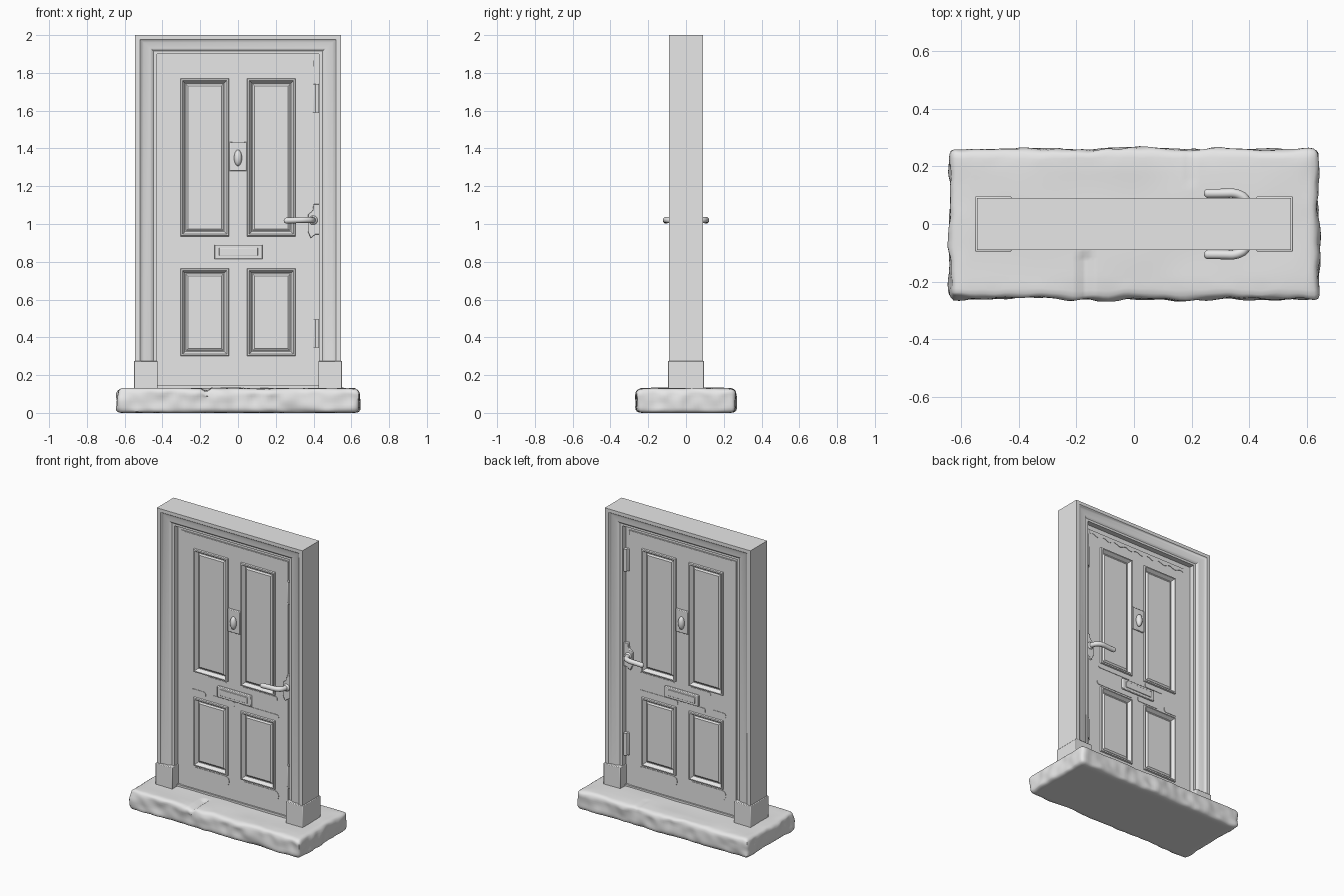
import bpy, bmesh, math
from mathutils import Vector, noise

if "Cube" in bpy.data.objects:
    bpy.data.objects.remove(bpy.data.objects["Cube"])

grey = bpy.data.materials.new("plain_grey")
grey.use_nodes = True
grey.diffuse_color = (0.8, 0.8, 0.8, 1)
grey.node_tree.nodes["Principled BSDF"].inputs["Base Color"].default_value = (0.8, 0.8, 0.8, 1)

FACE = -0.035   # front surface of the door leaf
BASE = 0.12     # where the door meets the step


def finish(name, bm, mirror="Y", bevel=0, angle=35):
    """Turn a bmesh into a shaded object, repeated on the back where asked."""
    mesh = bpy.data.meshes.new(name)
    bm.to_mesh(mesh)
    bm.free()
    mesh.materials.append(grey)
    obj = bpy.data.objects.new(name, mesh)
    bpy.context.collection.objects.link(obj)
    bpy.ops.object.select_all(action="DESELECT")
    obj.select_set(True)
    bpy.context.view_layer.objects.active = obj
    bpy.ops.object.shade_smooth_by_angle(angle=math.radians(angle))
    if bevel:
        mod = obj.modifiers.new("soft_edges", "BEVEL")
        mod.width, mod.segments = bevel, 2
    if mirror:
        mod = obj.modifiers.new("mirror", "MIRROR")
        mod.use_axis = ["X" in mirror, "Y" in mirror, False]
    return obj


def prism(name, outline, y0, y1, mirror="Y", bevel=0):
    """Extrude an x-z outline between two depths."""
    bm = bmesh.new()
    face = bm.faces.new([bm.verts.new((x, y0, z)) for x, z in outline])
    grown = bmesh.ops.extrude_face_region(bm, geom=[face])["geom"]
    for v in grown:
        if isinstance(v, bmesh.types.BMVert):
            v.co.y = y1
    bmesh.ops.recalc_face_normals(bm, faces=bm.faces)
    return finish(name, bm, mirror, bevel)


def rect(x0, x1, z0, z1):
    return [(x0, z0), (x1, z0), (x1, z1), (x0, z1)]


def rounded(x0, x1, z0, z1, r):
    pts = []
    centres = rect(x0 + r, x1 - r, z0 + r, z1 - r)
    for i, (cx, cz) in enumerate(centres):
        for k in range(4):
            a = math.pi + (i + k / 3) * math.pi / 2
            pts.append((cx + r * math.cos(a), cz + r * math.sin(a)))
    return pts


def tube(name, points, radius):
    """Round bar along a smooth path."""
    curve = bpy.data.curves.new(name, "CURVE")
    curve.dimensions = "3D"
    curve.bevel_depth, curve.bevel_resolution = radius, 4
    curve.use_fill_caps = True
    spline = curve.splines.new("NURBS")
    spline.points.add(len(points) - 1)
    for p, co in zip(spline.points, points):
        p.co = (*co, 1)
    spline.use_endpoint_u, spline.order_u = True, 3
    curve.materials.append(grey)
    obj = bpy.data.objects.new(name, curve)
    bpy.context.collection.objects.link(obj)


def ball(name, centre, scale):
    bm = bmesh.new()
    bmesh.ops.create_uvsphere(bm, u_segments=20, v_segments=12, radius=1)
    for v in bm.verts:
        v.co = Vector(c + s * a for c, s, a in zip(centre, scale, v.co))
    return finish(name, bm, angle=80)


# Rough stone step: rounded block with worn, lumpy sides and two cracks
bm = bmesh.new()
bmesh.ops.create_cube(bm, size=1)
half = Vector((0.64, 0.26, 0.066))
for v in bm.verts:
    v.co = Vector(2 * h * c for h, c in zip(half, v.co))
for axis, count in enumerate((72, 32, 9)):
    normal = Vector((0, 0, 0))
    normal[axis] = 1
    for i in range(1, count):
        bmesh.ops.bisect_plane(bm, geom=bm.verts[:] + bm.edges[:] + bm.faces[:],
                               plane_co=normal * half[axis] * (2 * i / count - 1), plane_no=normal)
R = 0.026
for v in bm.verts:
    p = v.co.copy()
    core = Vector(max(-h + R, min(h - R, c)) for h, c in zip(half, p))
    d = p - core
    if d.length > R:
        p = core + d.normalized() * R
    edge = max(0, 1 - min(half.x - abs(p.x), half.y - abs(p.y)) / 0.07)
    n = noise.noise(v.co * 6) * 0.6 + noise.noise(v.co * 17 + Vector((3, 1, 7))) * 0.5
    out = Vector((max(0, abs(p.x) - half.x + 0.07) * math.copysign(1, p.x),
                  max(0, abs(p.y) - half.y + 0.07) * math.copysign(1, p.y), 0))
    p += out / 0.07 * n * 0.018
    if p.z > 0.03:
        p.z += noise.noise(Vector((p.x * 5, p.y * 5, 2))) * 0.005 - edge * 0.007 * (0.5 + n)
        if p.y < -0.1 and abs(p.x + 0.17) < 0.012:
            p.z -= 0.012
        if p.y > 0.14 and abs(p.x - 0.2) < 0.009:
            p.z -= 0.004
    p.z = max(0, p.z + half.z)
    v.co = p
finish("stone_step", bm, mirror="", angle=40)

# Moulded casing: a profile carried up, across and down with mitred corners
profile = [(0, 0), (0, -0.09), (0.026, -0.09), (0.034, -0.083), (0.046, -0.078),
           (0.08, -0.078), (0.09, -0.072), (0.098, -0.066), (0.115, -0.066),
           (0.115, -0.03), (0.16, -0.03)]
bm = bmesh.new()
rows = []
for o, y in profile:
    side, top = 0.545 - o, 2 - o * 0.87
    rows.append([bm.verts.new(c) for c in
                 ((-side, y, BASE), (-side, y, top), (side, y, top), (side, y, BASE))])
for a, b in zip(rows, rows[1:]):
    for i in range(3):
        bm.faces.new((a[i], b[i], b[i + 1], a[i + 1]))
finish("door_frame", bm)

# Square blocks at the feet of the casing
prism("frame_foot", rect(0.425, 0.551, BASE, 0.275), -0.096, 0.096, mirror="X", bevel=0.004)

# Door leaf: stiles and rails with four inset panels
xs = (-0.4, -0.305, -0.048, 0.048, 0.305, 0.4)
zs = (BASE, 0.30, 0.765, 0.935, 1.77, 1.868)
bm = bmesh.new()
grid = [[bm.verts.new((x, FACE, z)) for x in xs] for z in zs]
panels = []
for j in range(5):
    for i in range(5):
        f = bm.faces.new((grid[j][i], grid[j][i + 1], grid[j + 1][i + 1], grid[j + 1][i]))
        if i % 2 and j % 2:
            panels.append(f)
bm.normal_update()
for width, depth in ((0.004, 0.01), (0.012, 0.002), (0.02, -0.022), (0.006, 0), (0.014, 0.007)):
    bmesh.ops.inset_individual(bm, faces=panels, thickness=width, depth=depth)
# turn the outer rim back towards the frame
rim = [e for e in bm.edges if e.is_boundary]
for g in bmesh.ops.extrude_edge_only(bm, edges=rim)["geom"]:
    if isinstance(g, bmesh.types.BMVert):
        g.co.y = -0.02
finish("door_leaf", bm, angle=25)

# Low sill rail under the leaf
prism("door_sill", rect(-0.43, 0.43, BASE, 0.145), -0.045, 0.045, mirror="")

# Letter plate with a raised flap
prism("letter_plate", rect(-0.125, 0.13, 0.815, 0.89), FACE + 0.01, FACE - 0.012, bevel=0.004)
prism("letter_flap", rect(-0.1, 0.105, 0.832, 0.874), FACE, FACE - 0.016, bevel=0.003)

# Knocker on its back plate
prism("knocker_plate", rect(-0.045, 0.045, 1.28, 1.435), FACE + 0.01, FACE - 0.01, bevel=0.004)
ball("knocker", (0, FACE - 0.014, 1.35), (0.021, 0.022, 0.043))

# Handle plate with stepped outline, collar and lever on both sides
prism("handle_plate", [(0.37, 0.96), (0.385, 0.925), (0.41, 0.945), (0.432, 0.945), (0.432, 1.105),
                       (0.40, 1.105), (0.395, 1.07), (0.37, 1.05)],
      FACE + 0.01, FACE - 0.014, bevel=0.003)
ball("handle_collar", (0.398, FACE - 0.014, 1.02), (0.024, 0.014, 0.024))
for label, s in (("front", 1), ("back", -1)):
    tube(label + "_lever", [(0.398, s * FACE, 1.02), (0.395, -s * 0.085, 1.02), (0.355, -s * 0.108, 1.022),
                            (0.31, -s * 0.106, 1.02), (0.256, -s * 0.106, 1.018)], 0.016)
ball("lever_tip", (0.258, -0.106, 1.018), (0.016, 0.016, 0.016))

# Hinges
for label, z in (("lower", 0.42), ("upper", 1.665)):
    prism(label + "_hinge_leaf", rect(0.397, 0.432, z - 0.075, z + 0.075), FACE + 0.01, FACE - 0.008, bevel=0.002)
    bm = bmesh.new()
    bmesh.ops.create_cone(bm, cap_ends=True, segments=16, radius1=0.011, radius2=0.011, depth=0.15)
    bmesh.ops.translate(bm, verts=bm.verts, vec=(0.42, FACE - 0.012, z))
    finish(label + "_hinge_pin", bm)

# Thin flakes of layered paint
flakes = [(-0.325, -0.04, 0.228, 0.292, 0.028), (0.04, 0.33, 0.228, 0.292, 0.028),
          (-0.325, -0.215, 0.778, 0.818, 0.018), (-0.17, 0.0, 0.776, 0.812, 0.012),
          (0.035, 0.33, 0.778, 0.81, 0.014), (-0.21, -0.06, 0.898, 0.93, 0.012),
          (0.06, 0.32, 0.9, 0.93, 0.012)]
for i, dims in enumerate(flakes):
    prism("paint_flake_%d" % (i + 1), rounded(*dims), FACE + 0.004, FACE - 0.003)
wave = [(-0.37 + 0.77 * i / 60, 1.838 + 0.007 * math.sin(i * 0.9)) for i in range(61)]
prism("top_paint_strip", wave + [(0.4, 1.866), (-0.37, 1.866)], FACE + 0.004, FACE - 0.003)
